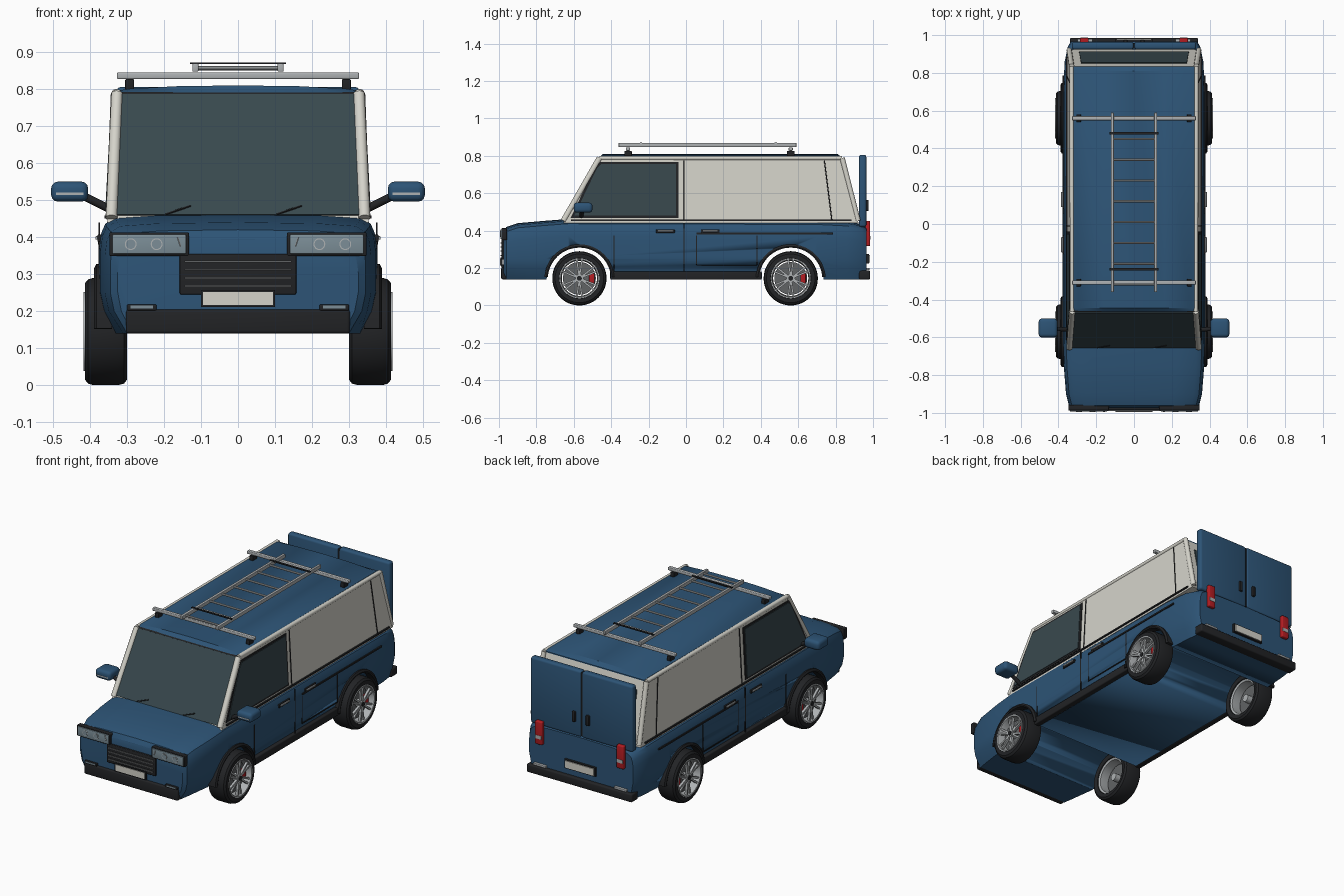
import bpy, bmesh
from math import sin, cos, pi, radians
from mathutils import Vector, Matrix

if "Cube" in bpy.data.objects:
    bpy.data.objects.remove(bpy.data.objects["Cube"])

def mat(name, r, g, b):
    m = bpy.data.materials.new(name)
    m.diffuse_color = (r, g, b, 1)
    m.use_nodes = True
    m.node_tree.nodes["Principled BSDF"].inputs["Base Color"].default_value = m.diffuse_color
    return m

BLUE = mat("blue_paint", .026, .088, .18)
CREAM = mat("cream", .66, .65, .59)
GLASS = mat("dark_glass", .04, .065, .075)
BLACK = mat("black_trim", .016, .017, .019)
METAL = mat("metal", .42, .44, .45)
DISC = mat("disc_grey", .12, .125, .13)
LAMP = mat("lamp", .2, .27, .31)
RED = mat("red", .45, .012, .016)

def finish(name, bm, m, smooth=30):
    bmesh.ops.recalc_face_normals(bm, faces=bm.faces)
    me = bpy.data.meshes.new(name)
    bm.to_mesh(me)
    bm.free()
    ob = bpy.data.objects.new(name, me)
    bpy.context.collection.objects.link(ob)
    me.materials.append(m)
    bpy.ops.object.select_all(action='DESELECT')
    bpy.context.view_layer.objects.active = ob
    ob.select_set(True)
    bpy.ops.object.shade_smooth_by_angle(angle=radians(smooth))
    return ob

def box(name, c, s, m, bev=0, rot=None):
    bm = bmesh.new()
    bmesh.ops.create_cube(bm, size=1)
    bmesh.ops.scale(bm, vec=s, verts=bm.verts)
    if bev:
        bmesh.ops.bevel(bm, geom=bm.edges[:], offset=bev, segments=3, profile=.5, affect='EDGES')
    if rot:
        bmesh.ops.transform(bm, matrix=rot, verts=bm.verts)
    bmesh.ops.translate(bm, vec=c, verts=bm.verts)
    return finish(name, bm, m)

def loft(name, rings, m, smooth=30):
    bm = bmesh.new()
    vs = [[bm.verts.new(p) for p in r] for r in rings]
    n = len(vs[0])
    for a, b in zip(vs, vs[1:]):
        for i in range(n):
            bm.faces.new((a[i], a[(i + 1) % n], b[(i + 1) % n], b[i]))
    bm.faces.new(vs[0])
    bm.faces.new(vs[-1])
    return finish(name, bm, m, smooth)

def rod(name, a, b, r, m, n=12):
    a, b = Vector(a), Vector(b)
    q = (b - a).to_track_quat('Z', 'Y')
    ring = [q @ Vector((r * cos(2 * pi * i / n), r * sin(2 * pi * i / n), 0)) for i in range(n)]
    return loft(name, [[a + p for p in ring], [b + p for p in ring]], m, 40)

def revolve(name, prof, s, y, z, m, n=48, a0=0, a1=360):
    # closed (radius, x) profile turned about the wheel axis
    bm = bmesh.new()
    full = a1 - a0 == 360
    steps = n if full else n + 1
    vs = []
    for i in range(steps):
        t = radians(a0 + (a1 - a0) * i / n)
        vs.append([bm.verts.new((s * x, y + r * cos(t), z + r * sin(t))) for r, x in prof])
    k = len(prof)
    for i in range(n):
        a, b = vs[i], vs[(i + 1) % steps]
        for j in range(k):
            bm.faces.new((a[j], a[(j + 1) % k], b[(j + 1) % k], b[j]))
    if not full:
        bm.faces.new(vs[0])
        bm.faces.new(vs[-1])
    return finish(name, bm, m)

def panel(name, pts, d, m):
    # flat plate given by its corners, thickened along d
    return loft(name, [[Vector(p) for p in pts], [Vector(p) + Vector(d) for p in pts]], m)

# lower body: cross-sections along the length
def section(y, w, zt, zb, wb):
    h = [(.6 * w, zt + .007), (.88 * w, zt), (.955 * w, zt - .015), (.985 * w, zt - .04),
         (w, zt - .08), (w, .25), (.97 * w, .2), (wb, zb)]
    return [(0, y, zt + .01)] + [(x, y, z) for x, z in h] + [(-x, y, z) for x, z in reversed(h)]

body = loft("lower_body", [section(*a) for a in (
    (-.975, .325, .385, .15, .29), (-.96, .345, .41, .14, .3), (-.9, .36, .43, .14, .31),
    (-.75, .372, .443, .14, .33), (-.63, .375, .452, .14, .345), (.7, .375, .448, .14, .345),
    (.86, .367, .44, .14, .335), (.94, .35, .425, .14, .325), (.965, .335, .41, .145, .31))], BLUE)
AXLES = (-.57, .56)
for y in AXLES:
    cut = rod("arch_cutter", (-.6, y, .14), (.6, y, .14), .175, BLUE, 48)
    cut.hide_render = True
    md = body.modifiers.new("arch", 'BOOLEAN')
    md.operation, md.object, md.solver = 'DIFFERENCE', cut, 'EXACT'
    bpy.context.view_layer.objects.active = body
    bpy.ops.object.modifier_apply(modifier=md.name)
    bpy.data.objects.remove(cut)

# cabin: helper positions on its sloping sides
def side_x(z): return .353 - .018 * (z - .45) / .335
def front_y(z): return -.65 + .19 * (z - .45) / .335
def rear_y(z): return .92 - .085 * (z - .45) / .335
loft("cabin", [[(x * side_x(z), y(z), z) for x, y in ((-1, front_y), (1, front_y), (1, rear_y), (-1, rear_y))]
               for z in (.44, .785)], CREAM)
panel("windscreen", [(-.327, -.65, .458), (.327, -.65, .458), (.314, -.464, .784), (-.314, -.464, .784)],
      (0, -.006, .003), GLASS)
panel("rear_window", [(-.29, .905, .5), (.29, .905, .5), (.28, .847, .73), (-.28, .847, .73)], (0, .007, .002), GLASS)
roof_x = [(1, .783), (.985, .797), (.9, .801), (.5, .808), (0, .81)]
roof_half = [(.325 * a, z) for a, z in roof_x]
roof_ring = roof_half + [(-x, z) for x, z in reversed(roof_half[:-1])]
loft("roof", [[(x, y, min(z, .783 + k)) for x, z in roof_ring] for y, k in
              ((-.465, .006), (-.445, .03), (.81, .03), (.835, .008))], BLUE)
rod("roof_front_edge", (-.32, -.46, .785), (.32, -.46, .785), .007, BLACK)

for s in (1, -1):
    # cream pillars and gutter
    P = [(s * .342, -.655, .452), (s * .327, -.462, .788), (s * .33, .835, .788), (s * .343, .92, .452)]
    rod("front_pillar", P[0], P[1], .016, CREAM)
    rod("roof_gutter", P[1], P[2], .012, CREAM)
    rod("rear_pillar", P[2], P[3], .014, CREAM)
    # side glass and seams
    def on_side(pts, e): return [(s * (side_x(z) + e), y, z) for y, z in pts]
    out = (s * .004, 0, 0)
    panel("front_window_seal", on_side([(-.617, .468), (-.04, .468), (-.04, .768), (-.458, .768), (-.487, .74)], 0), out, BLACK)
    panel("front_window", on_side([(-.598, .48), (-.053, .48), (-.053, .757), (-.452, .757), (-.475, .735)], .003), out, GLASS)
    for n, a, b in (("centre_pillar_seam", (-.01, .455), (-.01, .775)), ("rear_panel_seam", (.78, .455), (.74, .775))):
        rod(n, on_side([a], .001)[0], on_side([b], .001)[0], .003, BLACK, 6)
    box("waist_trim", (s * .355, .135, .455), (.012, 1.5, .008), BLACK)
    # door seams, sliding rail and handles
    X = s * .3745
    for y, z0, z1 in ((-.385, .18, .375), (-.01, .18, .44), (.055, .215, .375), (.38, .215, .375)):
        box("door_seam", (X, y, (z0 + z1) / 2), (.004, .005, z1 - z0), BLACK)
    box("panel_seam", (X, .2175, .215), (.004, .325, .005), BLACK)
    box("sliding_rail", (X, .42, .385), (.008, .73, .009), BLACK)
    for y in (-.11, .13):
        box("door_handle_recess", (X, y, .397), (.01, .1, .02), BLACK, .003)
        box("door_handle", (X + s * .007, y, .398), (.008, .08, .009), METAL, .002)
    box("side_skirt", (s * .362, 0, .16), (.035, .81, .045), BLACK, .006)

    # mirrors
    box("mirror_housing", (s * .455, -.55, .523), (.1, .1, .054), BLUE, .018)
    box("mirror_trim", (s * .455, -.599, .517), (.075, .005, .006), METAL)
    rod("mirror_arm", (s * .345, -.56, .475), (s * .415, -.555, .51), .011, BLACK)

    # headlights
    box("headlight_frame", (s * .24, -.972, .381), (.215, .03, .064), BLACK, .004)
    box("headlight_lens", (s * .24, -.985, .381), (.199, .014, .052), LAMP, .003)
    for x in (.22, .29):
        rod("headlight_ring", (s * x, -.985, .381), (s * x, -.994, .381), .016, METAL, 24)
        rod("headlight_bulb", (s * x, -.985, .381), (s * x, -.995, .381), .013, LAMP, 24)
    rod("indicator_strip", (s * .155, -.993, .375), (s * .163, -.993, .4), .002, METAL, 6)
    box("bumper_lamp", (s * .26, -.972, .21), (.08, .03, .016), BLACK, .003)
    box("bumper_lamp_lens", (s * .26, -.986, .211), (.06, .006, .008), LAMP)
    rod("wiper", (s * .15 - .045, -.655, .462), (s * .15 + .022, -.643, .485), .003, BLACK, 6)

    # tail lights and rear door handles
    box("tail_light", (s * .263, .972, .385), (.046, .026, .135), RED, .006)
    box("reversing_lamp", (s * .263, .984, .362), (.04, .005, .02), METAL)
    box("rear_door_handle", (s * .045, .967, .535), (.02, .018, .06), BLACK, .004)
    box("exhaust_reflector", (s * .26, .97, .195), (.08, .02, .012), METAL, .002)

    # wheels and arches
    for y in AXLES:
        z = .145
        revolve("tyre", [(.106, .305), (.13, .3), (.141, .308), (.145, .325), (.145, .39), (.141, .405),
                         (.13, .414), (.108, .414), (.104, .4), (.104, .32)], s, y, z, BLACK)
        revolve("rim", [(.108, .405), (.107, .417), (.1, .417), (.096, .4), (.094, .315), (.105, .31)], s, y, z, METAL)
        rod("brake_disc", (s * .365, y, z), (s * .378, y, z), .088, DISC, 40)
        rod("hub", (s * .33, y, z), (s * .414, y, z), .022, METAL, 24)
        rod("hub_cap", (s * .41, y, z), (s * .418, y, z), .013, BLACK, 24)
        box("brake_caliper", (s * .385, y + .066, z), (.02, .03, .052), RED, .005)
        for i in range(6):
            for off in (-.14, .14):
                t = i * pi / 3 + pi / 6
                d = Vector((0, cos(t + off), sin(t + off)))
                mid = Vector((s * .403, y, z)) + d * .058
                box("wheel_spoke", mid, (.014, .084, .01), METAL, 0, Matrix.Rotation(t + off, 4, 'X'))
        revolve("arch_flare", [(.169, .34), (.169, .386), (.176, .389), (.187, .383), (.187, .34)],
                s, y, .14, BLACK, 32, 4, 176)

    # roof rack feet and ladder rails
    for y in (-.31, .56):
        box("rack_foot", (s * .293, y, .813), (.024, .04, .028), BLACK, .003)
    box("ladder_rail", (s * .115, .115, .858), (.016, .95, .022), METAL, .003)

# roof rack bars and ladder
for y in (-.31, .56):
    box("rack_crossbar", (0, y, .836), (.655, .022, .018), METAL, .004)
for i in range(8):
    rod("ladder_rung", (-.115, -.32 + .11 * i + .0, .857), (.115, -.32 + .11 * i, .857), .006, METAL, 8)
for y in (-.24, .48):
    box("ladder_strap", (0, y, .87), (.26, .012, .005), BLACK)

# front grille, plate and bumper
box("grille_frame", (0, -.975, .3), (.315, .022, .11), BLACK, .004)
for i in range(4):
    box("grille_slat", (0, -.987, .268 + i * .022), (.29, .008, .005), DISC)
box("front_bumper", (0, -.968, .172), (.605, .04, .065), BLACK, .008)
box("front_plate_holder", (0, -.986, .234), (.2, .012, .046), BLACK)
box("front_plate", (0, -.992, .234), (.188, .006, .036), CREAM)

# rear doors, plate and bumper
for s in (1, -1):
    box("rear_door", (s * .1655, .944, .613), (.327, .04, .385), BLUE, .012)
box("rear_door_gap", (0, .944, .613), (.012, .03, .37), BLACK)
box("rear_bumper", (0, .955, .163), (.68, .06, .048), BLACK, .008)
box("rear_plate_holder", (0, .97, .25), (.2, .016, .052), BLACK)
box("rear_plate", (0, .98, .25), (.186, .006, .04), CREAM)
